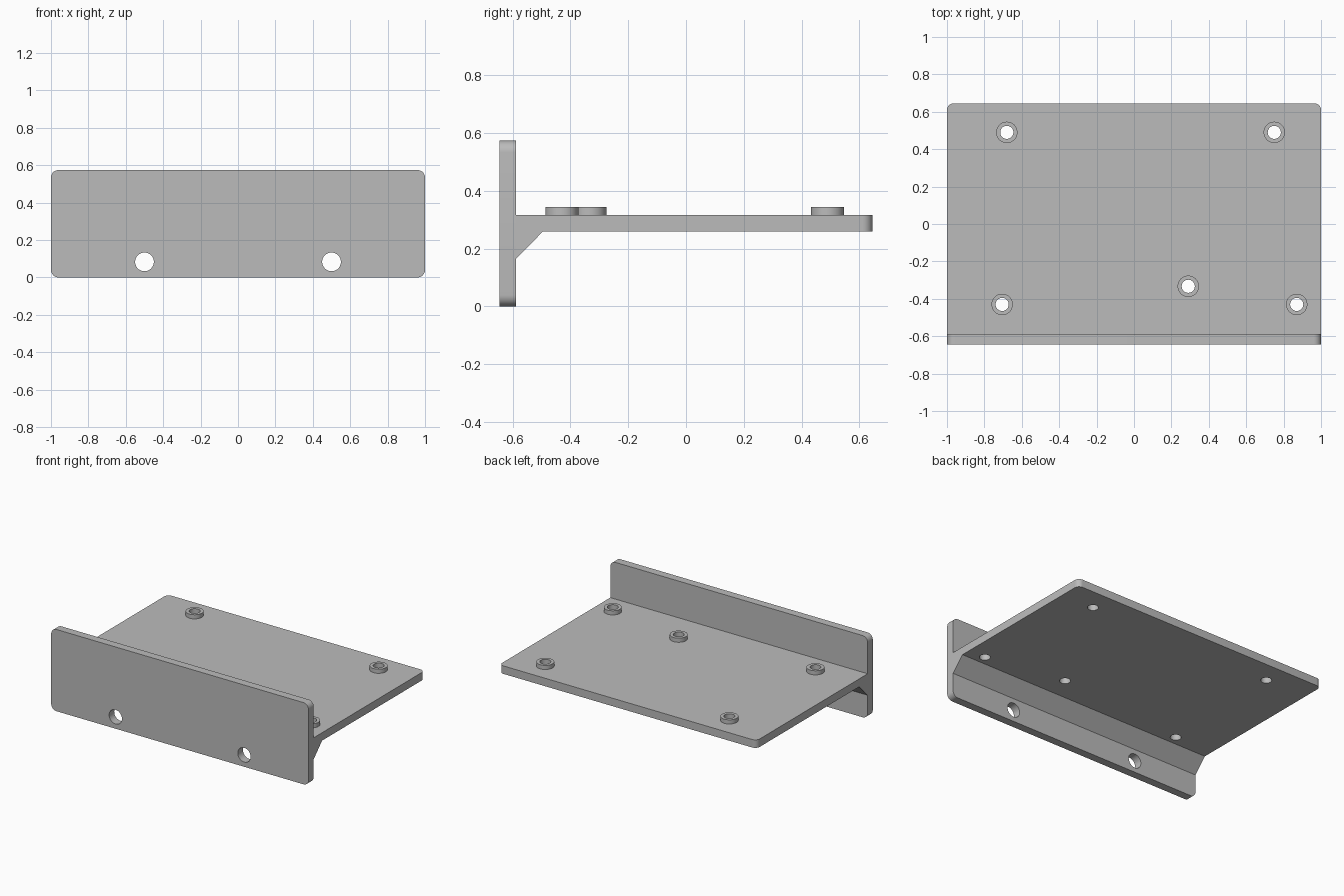
import bpy, bmesh
from math import pi, cos, sin

cube = bpy.data.objects.get("Cube")
if cube:
    bpy.data.objects.remove(cube, do_unlink=True)

grey = bpy.data.materials.new("plain grey")
grey.use_nodes = True
GREY = (0.5, 0.5, 0.5, 1)
grey.diffuse_color = GREY
grey.node_tree.nodes["Principled BSDF"].inputs["Base Color"].default_value = GREY


def arc(cx, cy, r, start, sweep, steps):
    return [(cx + r * cos(start + sweep * i / steps),
             cy + r * sin(start + sweep * i / steps)) for i in range(steps + 1)]


def circle(cx, cy, r):
    return arc(cx, cy, r, 0, 2 * pi, 48)[:-1]


def rectangle(x0, x1, y0, y1, top_r, bottom_r):
    """Outline with rounded corners; a zero radius keeps the corner square."""
    corners = [(x1, y1, -1, -1, top_r), (x0, y1, 1, -1, top_r),
               (x0, y0, 1, 1, bottom_r), (x1, y0, -1, 1, bottom_r)]
    points = []
    for i, (x, y, sx, sy, r) in enumerate(corners):
        if r:
            points += arc(x + sx * r, y + sy * r, r, i * pi / 2, pi / 2, 8)
        else:
            points.append((x, y))
    return points


def plate(name, outlines, thickness, location=(0, 0, 0), rotation=(0, 0, 0)):
    """Extrude a filled outline; any further outlines become through holes."""
    curve = bpy.data.curves.new(name, 'CURVE')
    curve.dimensions = '2D'
    curve.fill_mode = 'BOTH'
    curve.extrude = thickness / 2
    for outline in outlines:
        spline = curve.splines.new('POLY')
        spline.points.add(len(outline) - 1)
        for point, (x, y) in zip(spline.points, outline):
            point.co = (x, y, 0, 1)
        spline.use_cyclic_u = True
    helper = bpy.data.objects.new(name + "_outline", curve)
    bpy.context.collection.objects.link(helper)
    graph = bpy.context.evaluated_depsgraph_get()
    mesh = bpy.data.meshes.new_from_object(helper.evaluated_get(graph))
    bpy.data.objects.remove(helper, do_unlink=True)
    bpy.data.curves.remove(curve)

    # Weld the caps to the sides
    bm = bmesh.new()
    bm.from_mesh(mesh)
    bmesh.ops.remove_doubles(bm, verts=bm.verts, dist=0.0001)
    bmesh.ops.recalc_face_normals(bm, faces=bm.faces)
    bm.to_mesh(mesh)
    bm.free()
    mesh.name = name
    mesh.materials.clear()
    mesh.materials.append(grey)

    part = bpy.data.objects.new(name, mesh)
    part.location = location
    part.rotation_euler = rotation
    bpy.context.collection.objects.link(part)
    bpy.ops.object.select_all(action='DESELECT')
    part.select_set(True)
    bpy.context.view_layer.objects.active = part
    bpy.ops.object.shade_smooth_by_angle(angle=pi / 6)
    return part


FRONT, WALL_BACK, BACK = -0.645, -0.588, 0.645
SHELF_LOW, SHELF_TOP, BOSS_TOP = 0.26, 0.316, 0.345
BOSSES = [(-0.68, 0.49), (0.75, 0.49), (-0.705, -0.43), (0.87, -0.43), (0.29, -0.333)]

# Upright mounting wall with two screw holes
plate("mounting_wall",
      [rectangle(-1, 1, 0, 0.574, 0.04, 0.04)] + [circle(s * 0.5, 0.083, 0.05) for s in (-1, 1)],
      WALL_BACK - FRONT, (0, (FRONT + WALL_BACK) / 2, 0), (pi / 2, 0, 0))

# Horizontal shelf, rounded at the back corners, drilled under each standoff
plate("shelf",
      [rectangle(-1, 1, WALL_BACK, BACK, 0.035, 0)] + [circle(x, y, 0.035) for x, y in BOSSES],
      SHELF_TOP - SHELF_LOW, (0, 0, (SHELF_LOW + SHELF_TOP) / 2))

# Sloping brace along the whole joint
plate("brace", [[(WALL_BACK, 0.165), (-0.495, SHELF_LOW), (WALL_BACK, SHELF_LOW)]],
      2, rotation=(pi / 2, 0, pi / 2))

# Ring standoffs
for number, (x, y) in enumerate(BOSSES, 1):
    plate(f"standoff_{number}", [circle(0, 0, 0.057), circle(0, 0, 0.035)],
          BOSS_TOP - SHELF_TOP, (x, y, (SHELF_TOP + BOSS_TOP) / 2))
